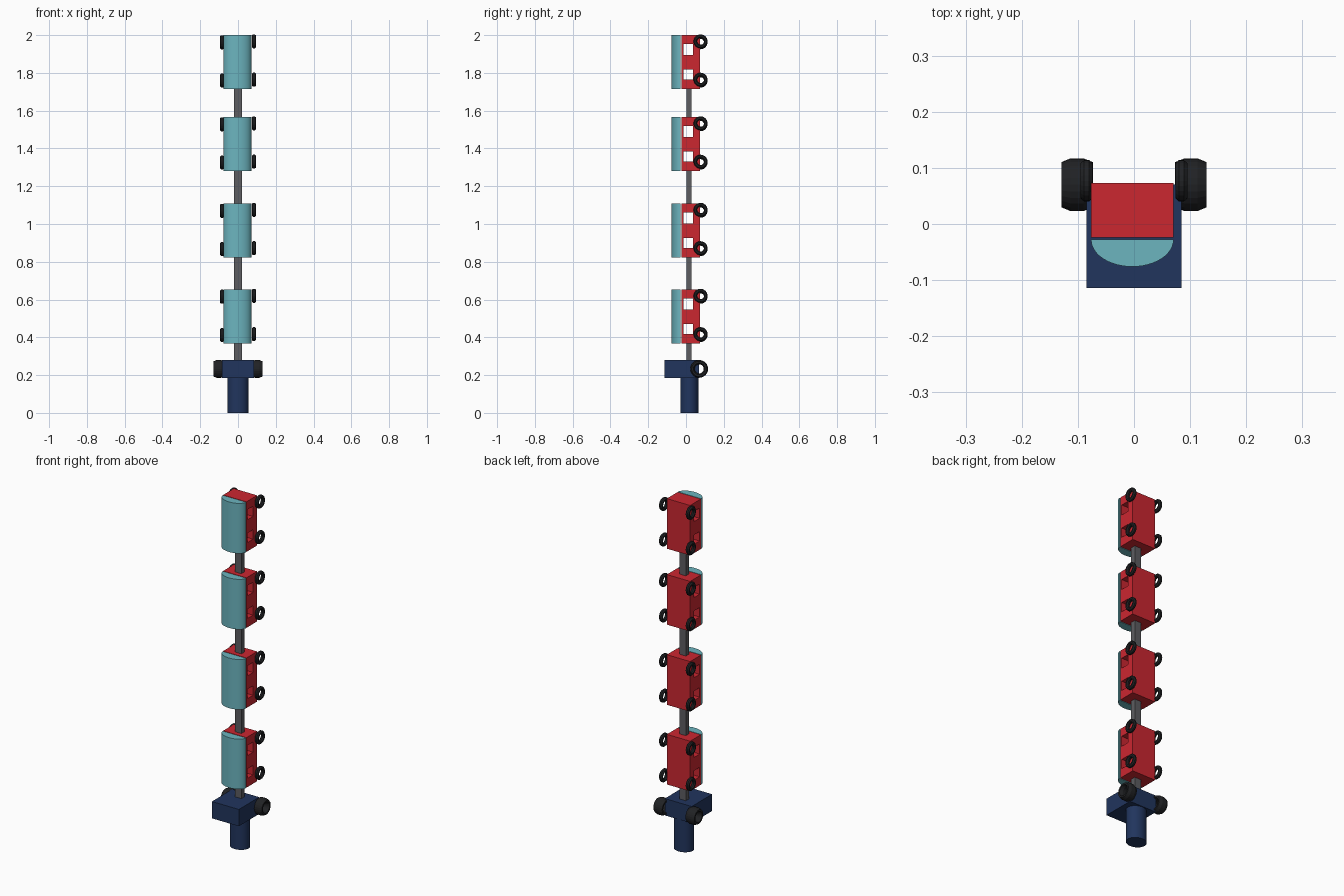
import bpy, bmesh
from math import pi, cos, sin
from mathutils import Matrix

if "Cube" in bpy.data.objects:
    bpy.data.objects.remove(bpy.data.objects["Cube"])


def material(name, rgb):
    m = bpy.data.materials.new(name)
    m.diffuse_color = (*rgb, 1)
    m.use_nodes = True
    m.node_tree.nodes["Principled BSDF"].inputs["Base Color"].default_value = m.diffuse_color
    return m


RED = material("red", (0.60, 0.02, 0.03))
TEAL = material("teal", (0.15, 0.46, 0.52))
NAVY = material("navy", (0.015, 0.035, 0.11))
BLACK = material("black", (0.015, 0.016, 0.018))
GREY = material("dark grey", (0.11, 0.11, 0.12))


def finish(name, bm, mat, smooth=False):
    bmesh.ops.recalc_face_normals(bm, faces=bm.faces)
    me = bpy.data.meshes.new(name)
    bm.to_mesh(me)
    bm.free()
    me.materials.append(mat)
    ob = bpy.data.objects.new(name, me)
    bpy.context.collection.objects.link(ob)
    if smooth:
        bpy.ops.object.select_all(action='DESELECT')
        bpy.context.view_layer.objects.active = ob
        ob.select_set(True)
        bpy.ops.object.shade_smooth_by_angle(angle=0.6)
    return ob


def box(name, x, y, z, mat):
    bm = bmesh.new()
    size = [b - a for a, b in (x, y, z)]
    mid = [(a + b) / 2 for a, b in (x, y, z)]
    bmesh.ops.create_cube(bm, size=1, matrix=Matrix.Translation(mid) @ Matrix.Diagonal((*size, 1)))
    return finish(name, bm, mat)


def prism(name, outline, z0, z1, mat):
    """Extrude an xy outline from z0 to z1."""
    bm = bmesh.new()
    face = bm.faces.new([bm.verts.new((x, y, z0)) for x, y in outline])
    ext = bmesh.ops.extrude_face_region(bm, geom=[face])
    top = [v for v in ext["geom"] if isinstance(v, bmesh.types.BMVert)]
    bmesh.ops.translate(bm, verts=top, vec=(0, 0, z1 - z0))
    return finish(name, bm, mat, True)


def tyre(name, centre, major, radial, half_width, mat, sides=24, ring=8):
    """Ring around the x axis with an octagonal cross-section."""
    bm = bmesh.new()
    k = 1 / cos(pi / ring)
    loops = []
    for i in range(sides):
        a = 2 * pi * i / sides
        loop = []
        for j in range(ring):
            b = 2 * pi * (j + 0.5) / ring
            r = major + radial * k * cos(b)
            loop.append(bm.verts.new((centre[0] + half_width * k * sin(b),
                                      centre[1] + r * cos(a), centre[2] + r * sin(a))))
        loops.append(loop)
    for i in range(sides):
        p, q = loops[i], loops[(i + 1) % sides]
        for j in range(ring):
            n = (j + 1) % ring
            bm.faces.new((p[j], p[n], q[n], q[j]))
    return finish(name, bm, mat)


# Engine: boiler, cab and two thick wheels
prism("engine_boiler", [(0.055 * cos(2 * pi * i / 32), 0.018 + 0.048 * sin(2 * pi * i / 32))
                        for i in range(32)], 0, 0.187, NAVY)
box("engine_cab", (-0.085, 0.085), (-0.114, 0.07), (0.185, 0.281), NAVY)
for side, s in (("left", -1), ("right", 1)):
    tyre(f"engine_wheel_{side}", (s * 0.1015, 0.07, 0.233), 0.0355, 0.0115, 0.028, BLACK)

# Coaches: bottom heights, with a coupling rod below each
previous_top = 0.281
roof = [(-0.003 + 0.0735 * cos(pi + pi * i / 24), -0.028 + 0.048 * sin(pi + pi * i / 24))
        for i in range(25)]
for n, z in enumerate((0.367, 0.822, 1.28, 1.714), 1):
    top = z + 0.286
    box(f"coupling_{n}", (-0.02, 0.02), (0.002, 0.03), (previous_top - 0.002, z + 0.002), GREY)
    previous_top = top

    # Body with two windows cut right through
    body = box(f"coach_{n}_body", (-0.077, 0.07), (-0.024, 0.073), (z, top), RED)
    for w, (a, b) in enumerate(((0.05, 0.104), (0.18, 0.238)), 1):
        cutter = box(f"window_cutter_{n}_{w}", (-0.2, 0.2), (-0.013, 0.036), (z + a, z + b), RED)
        cutter.hide_render = True
        cutter.hide_set(True)
        mod = body.modifiers.new("window", 'BOOLEAN')
        mod.operation = 'DIFFERENCE'
        mod.solver = 'EXACT'
        mod.object = cutter

    prism(f"coach_{n}_roof", roof, z, top, TEAL)

    # Four wheels, the left pair set slightly lower
    for side, x, dz in (("left", -0.0845, -0.005), ("right", 0.0845, 0)):
        for end, h in (("lower", 0.05), ("upper", 0.253)):
            tyre(f"coach_{n}_wheel_{side}_{end}", (x, 0.077, z + h + dz), 0.0275, 0.0095, 0.0105, BLACK)
